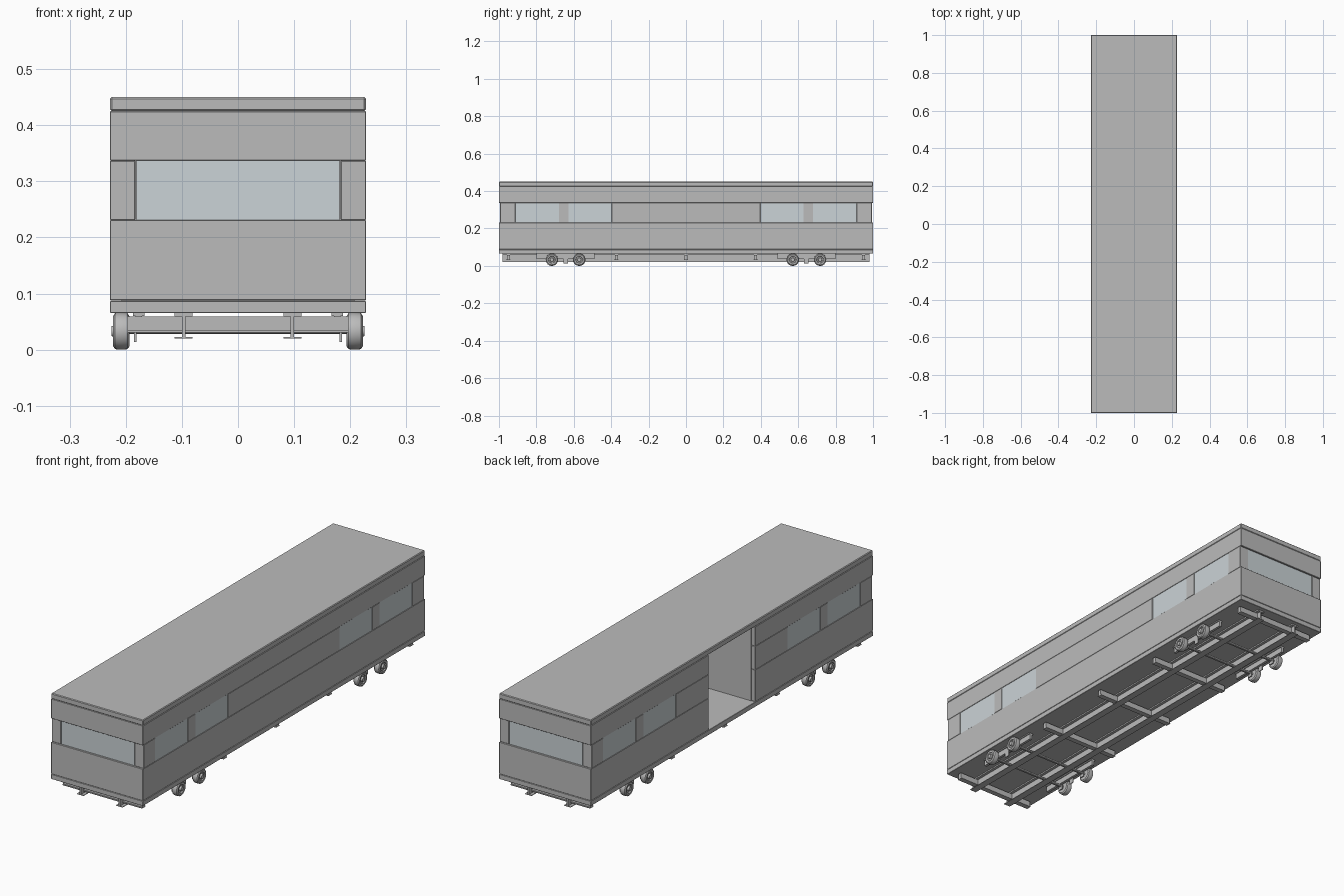
import bpy, bmesh
from math import tau
from mathutils import Matrix, Vector

cube = bpy.data.objects.get("Cube")
if cube:
    bpy.data.objects.remove(cube, do_unlink=True)


def material(name, color):
    mat = bpy.data.materials.new(name)
    mat.use_nodes = True
    mat.diffuse_color = (*color, 1)
    mat.node_tree.nodes["Principled BSDF"].inputs["Base Color"].default_value = (*color, 1)
    return mat


GREY = material("panel grey", (0.5, 0.5, 0.5))
GLASS = material("pale window glass", (0.6, 0.655, 0.68))
SIDES = (-1, 1)


def add_object(name, bm, mat):
    bmesh.ops.recalc_face_normals(bm, faces=bm.faces)
    mesh = bpy.data.meshes.new(name)
    bm.to_mesh(mesh)
    bm.free()
    mesh.materials.append(mat)
    obj = bpy.data.objects.new(name, mesh)
    bpy.context.collection.objects.link(obj)
    return obj


def boxes(name, spans, mat=GREY, bevel=0.0):
    """One object from boxes, each given as three (low, high) spans."""
    bm = bmesh.new()
    for span in spans:
        low = Vector([min(s) for s in span])
        high = Vector([max(s) for s in span])
        place = Matrix.Translation((low + high) / 2) @ Matrix.Diagonal((*(high - low), 1))
        bmesh.ops.create_cube(bm, size=1, matrix=place)
    if bevel:
        bmesh.ops.bevel(bm, geom=bm.edges[:], offset=bevel, segments=1, affect='EDGES')
    return add_object(name, bm, mat)


def around(centre, half):
    return (centre - half, centre + half)


def signed(sign, span):
    return (sign * span[0], sign * span[1])


def lathe(name, profile, centre, sign):
    """Spin a (side offset, radius) profile about the x axis."""
    bm = bmesh.new()
    points = [bm.verts.new((x * sign, 0, r)) for x, r in profile]
    edges = [bm.edges.new(pair) for pair in zip(points, points[1:])]
    bmesh.ops.spin(bm, geom=points + edges, cent=(0, 0, 0), axis=(1, 0, 0),
                   angle=tau, steps=32, use_duplicate=False)
    bmesh.ops.remove_doubles(bm, verts=bm.verts[:], dist=0.0001)
    bmesh.ops.translate(bm, verts=bm.verts[:], vec=centre)
    obj = add_object(name, bm, GREY)
    bpy.ops.object.select_all(action='DESELECT')
    obj.select_set(True)
    bpy.context.view_layer.objects.active = obj
    bpy.ops.object.shade_smooth_by_angle()


# Main sizes
W, L = 0.228, 1.0
WALL = 0.02
DOOR = 0.165
FLOOR = (0.065, 0.087)
LOWER = (0.088, 0.231)
MIDDLE = (0.231, 0.337)
UPPER = (0.337, 0.425)
ROOF = (0.425, 0.45)
SEAM = 0.0012
full_x, full_y = around(0, W), around(0, L)
windows = [(0.397, 0.627), (0.68, 0.912)]
posts = [(0.627, 0.68), (0.912, L - 0.006)]
END_WINDOW = 0.183

# Floor and roof slabs
boxes("floor", [(full_x, full_y, FLOOR)], bevel=SEAM)
boxes("roof", [(full_x, full_y, ROOF)], bevel=0.003)

# Side walls: a doorway opens on the -x side
for sx, label in zip(SIDES, ("right", "left")):
    skin = signed(sx, (W - WALL, W))
    pane = signed(sx, (W - WALL / 2, W - 0.002))
    bands, panes = [], []
    runs = [(-L, L)] if sx > 0 else [(-L, -DOOR), (DOOR, L)]
    for band in (LOWER, UPPER):
        bands += [(skin, run, band) for run in runs]
    start = 0 if sx > 0 else DOOR
    if sx > 0:
        bands.append((skin, around(0, windows[0][0]), MIDDLE))
    for sy in SIDES:
        solid = posts if sx > 0 else [(start, windows[0][0])] + posts
        bands += [(skin, signed(sy, s), MIDDLE) for s in solid]
        panes += [(pane, signed(sy, s), MIDDLE) for s in windows]
    boxes(label + "_wall", bands, bevel=SEAM)
    boxes(label + "_windows", panes, GLASS)

# End walls with a wide window between corner posts
for sy, label in zip(SIDES, ("front", "back")):
    skin = signed(sy, (L - WALL, L))
    inset = signed(sy, (L - WALL, L - 0.006))
    inner = around(0, W - SEAM)
    walls = [(inner, skin, band) for band in (LOWER, UPPER)]
    walls += [(signed(sx, (END_WINDOW, W - SEAM)), inset, MIDDLE) for sx in SIDES]
    boxes(label + "_wall", walls, bevel=SEAM)
    pane = signed(sy, (L - WALL / 2, L - 0.008))
    boxes(label + "_window", [(around(0, END_WINDOW - 0.002), pane, MIDDLE)], GLASS)

# Entry partitions and ceiling fittings inside the doorway
tall = (FLOOR[1], ROOF[0])
boxes("entry_partitions", [(around(0, W - WALL), signed(s, (DOOR, DOOR + 0.01)), tall)
                           for s in SIDES])
boxes("ceiling_fittings", [(around(-0.17, 0.012), around(s * 0.07, 0.012), (0.39, ROOF[0]))
                           for s in SIDES])

# Chassis: two long I-beams
BEAM, BEAM_END = 0.097, 0.98
for sx, label in zip(SIDES, ("right", "left")):
    x = sx * BEAM
    run = around(0, BEAM_END)
    boxes(label + "_chassis_beam", [
        (around(x, 0.016), run, (0.059, 0.065)),
        (around(x, 0.003), run, (0.022, 0.06)),
        (around(x, 0.016), run, (0.02, 0.023))])

# Cross members with outriggers
stations = (-0.95, -0.372, 0, 0.372, 0.95)
boxes("cross_members", [(around(0, 0.197), around(y, 0.008), (0.035, 0.059))
                        for y in stations])
boxes("cross_member_caps", [(around(0, 0.197), around(y, 0.012), (0.031, 0.035))
                            for y in stations])

# Running gear: spring rails, hangers, axles and wheels
TANDEM, SPREAD, RADIUS = 0.644, 0.073, 0.033
tyre = [(-0.0135, 0), (-0.0135, 0.019), (-0.0145, 0.027), (-0.011, 0.032), (-0.004, RADIUS),
        (0.004, RADIUS), (0.011, 0.032), (0.0145, 0.027), (0.0135, 0.019), (0.009, 0.017),
        (0.009, 0.011), (0.017, 0.009), (0.017, 0)]
for sy, end in zip(SIDES, ("front", "rear")):
    middle = sy * TANDEM
    rails, hangers = [], []
    for sx in SIDES:
        x = sx * 0.177
        rails.append((around(x, 0.01), around(middle, 0.155), (0.06, 0.065)))
        rails.append((around(x, 0.006), around(middle, 0.155), (0.036, 0.06)))
        hangers += [(around(sx * 0.183, 0.002), around(middle + d, 0.012), (0.014, 0.04))
                    for d in (-SPREAD, 0, SPREAD)]
    boxes(end + "_spring_rails", rails)
    boxes(end + "_hangers", hangers)
    for order in SIDES:
        y = middle + order * SPREAD
        axle = end + ("_first" if order < 0 else "_second")
        boxes(axle + "_axle", [(around(0, 0.205), around(y, 0.006), around(RADIUS, 0.005))],
              bevel=0.002)
        for sx, side in zip(SIDES, ("right", "left")):
            lathe(axle + "_" + side + "_wheel", tyre, (sx * 0.208, y, RADIUS), sx)
